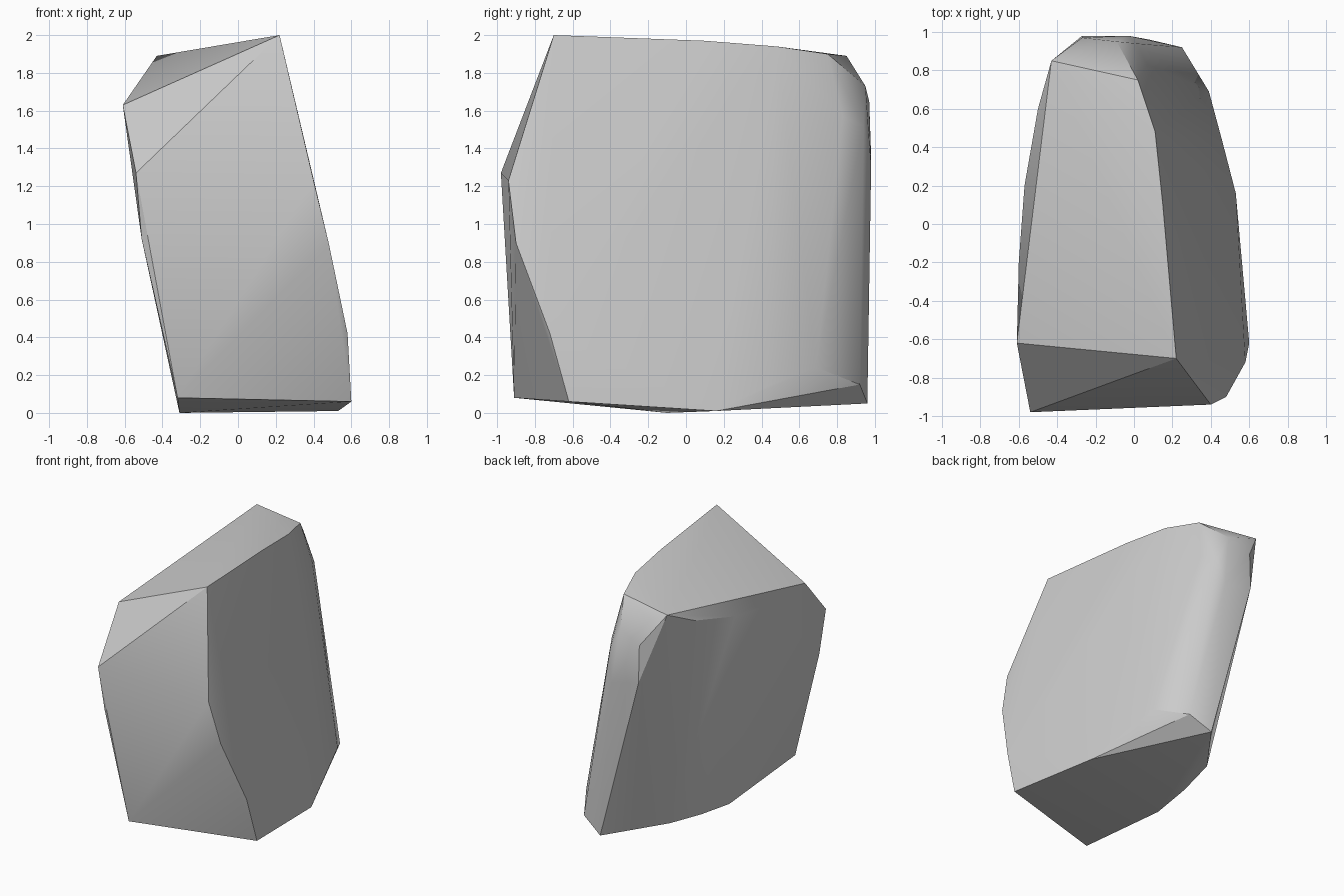
import bpy, bmesh, math

default_cube = bpy.data.objects.get("Cube")
if default_cube:
    bpy.data.objects.remove(default_cube, do_unlink=True)


def make_material(name, colour):
    material = bpy.data.materials.new(name)
    material.use_nodes = True
    material.diffuse_color = colour
    material.node_tree.nodes["Principled BSDF"].inputs["Base Color"].default_value = colour
    return material


def hull_object(name, rims, material, crease_angle):
    """Wrap a convex stone skin around the corner points of its facets."""
    bm = bmesh.new()
    for rim in rims:
        for corner in rim:
            bm.verts.new(corner)
    hull = bmesh.ops.convex_hull(bm, input=bm.verts[:])
    leftovers = set(hull["geom_interior"]) | set(hull["geom_unused"])
    loose = [item for item in leftovers if isinstance(item, bmesh.types.BMVert)]
    bmesh.ops.delete(bm, geom=loose, context="VERTS")
    bmesh.ops.recalc_face_normals(bm, faces=bm.faces[:])

    mesh = bpy.data.meshes.new(name)
    bm.to_mesh(mesh)
    bm.free()
    mesh.materials.append(material)
    stone = bpy.data.objects.new(name, mesh)
    bpy.context.collection.objects.link(stone)

    # Smooth the shallow facets, keep the broken edges crisp
    bpy.ops.object.select_all(action="DESELECT")
    stone.select_set(True)
    bpy.context.view_layer.objects.active = stone
    bpy.ops.object.shade_smooth_by_angle(angle=math.radians(crease_angle))
    return stone


# Sloping crown, from the front peak to the back
crown_rim = [(.22, -.7, 2), (.15, .1, 1.97), (.11, .48, 1.94),
             (.02, .75, 1.9), (-.43, .85, 1.89), (-.61, -.62, 1.63)]

# Edge between the front and the broad side facing +x
front_rim = [(.4, -.94, 1.23), (.48, -.9, .9), (.58, -.72, .42),
             (-.54, -.98, 1.27), (-.51, -.94, .92)]

# Narrow chipped back and its rounded corner towards +x
back_rim = [(-.09, .95, 1.73), (.07, .83, 1.57), (.01, .94, 1.52),
            (-.03, .98, 1.3), (-.27, .97, 1.65), (-.27, .98, 1.36)]

# Chips just under the crown on the side facing -x
shoulder_rim = [(-.6, -.2, 1.62), (-.57, .2, 1.67), (-.5, .6, 1.77)]

# Nearly flat underside, rising towards the back
base_rim = [(-.32, -.91, .08), (.6, -.62, .06), (.53, .16, .01),
            (.46, .43, .14), (.39, .69, .24), (.25, .92, .15),
            (.08, .96, .05), (-.235, .535, .07), (-.29, .22, .035),
            (-.31, -.1, 0)]

stone_grey = make_material("stone grey", (.6, .6, .6, 1))
hull_object("rock", [crown_rim, front_rim, back_rim, shoulder_rim, base_rim],
            stone_grey, 30)
